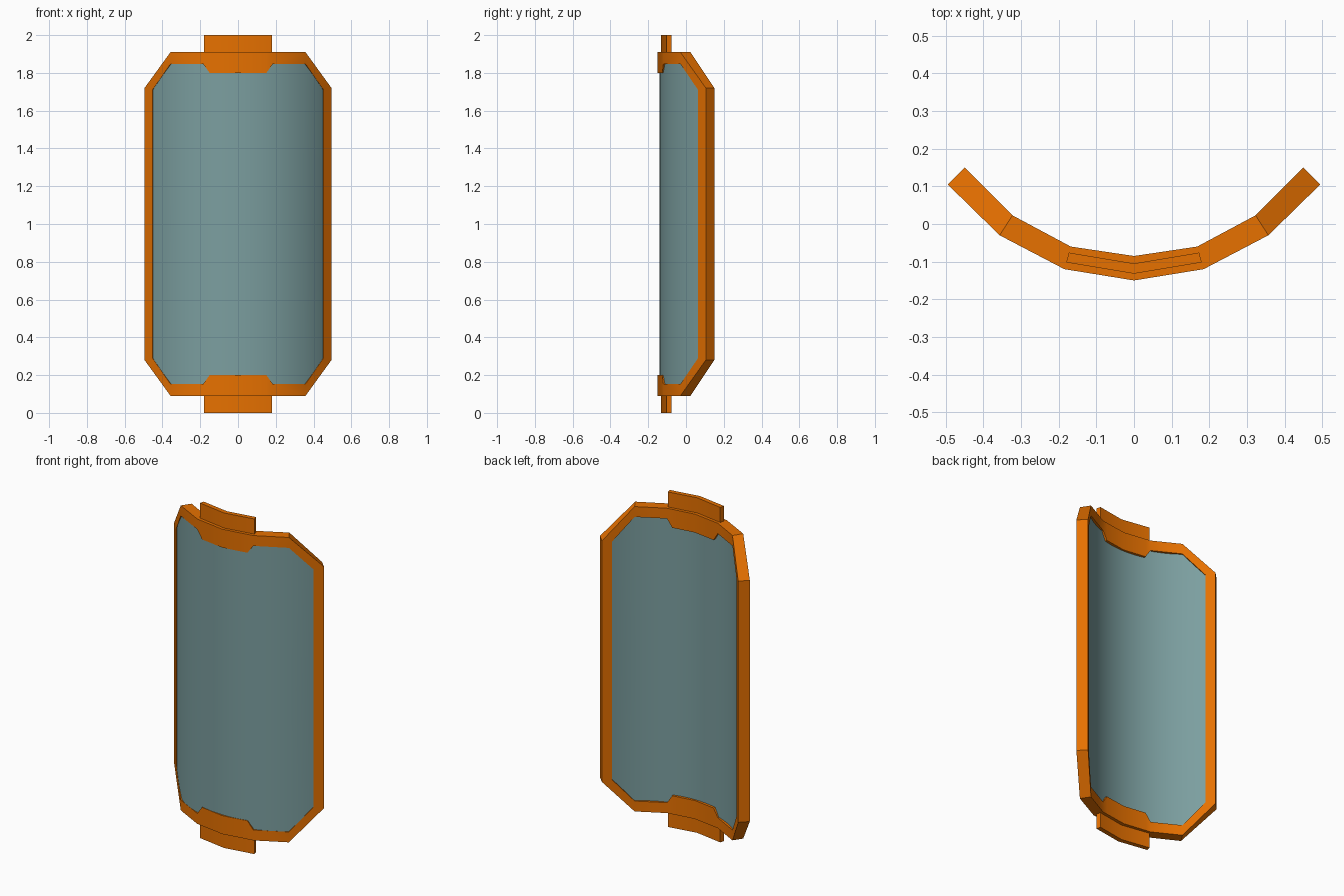
import bpy, bmesh, math

if "Cube" in bpy.data.objects:
    bpy.data.objects.remove(bpy.data.objects["Cube"])

MID = 1.0  # shield is symmetric about x = 0 and z = 1
# bend of the frame seen from above: (x, y) of front and back kinks, right half
FRONT = [(0, -0.15), (0.185, -0.12), (0.357, -0.03), (0.495, 0.105)]
BACK = [(0, -0.085), (0.168, -0.06), (0.323, 0.023), (0.45, 0.15)]


def material(name, color):
    m = bpy.data.materials.new(name)
    m.diffuse_color = color
    m.use_nodes = True
    m.node_tree.nodes["Principled BSDF"].inputs["Base Color"].default_value = m.diffuse_color
    return m


def bend(x, depth):
    """Point on the bent plate: x measured on the front face, depth 0 front to 1 back."""
    for i in range(3):
        x0, x1 = FRONT[i][0], FRONT[i + 1][0]
        if x <= x1 + 1e-6:
            t = (x - x0) / (x1 - x0)
            f = [a + (b - a) * t for a, b in zip(FRONT[i], FRONT[i + 1])]
            k = [a + (b - a) * t for a, b in zip(BACK[i], BACK[i + 1])]
            return [a + (b - a) * depth for a, b in zip(f, k)]


def quarter(name, sections, mat, closed=True, cap=False):
    """Skin a run of cross-sections, then mirror the quarter left and down."""
    bm = bmesh.new()
    rows = [[bm.verts.new((x, y, z - MID)) for x, y, z in s] for s in sections]
    n = len(rows[0])
    for a, b in zip(rows, rows[1:]):
        for i in range(n if closed else n - 1):
            j = (i + 1) % n
            bm.faces.new((a[i], a[j], b[j], b[i]))
    if cap:
        bm.faces.new(rows[-1])
    bmesh.ops.recalc_face_normals(bm, faces=bm.faces)
    # the foremost face must point to -y
    tip = min(bm.verts, key=lambda v: v.co.y)
    if max(tip.link_faces, key=lambda f: abs(f.normal.y)).normal.y > 0:
        bmesh.ops.reverse_faces(bm, faces=bm.faces)
    # smooth across the gentle bends, sharp at the corners
    for f in bm.faces:
        f.smooth = True
    for e in bm.edges:
        e.smooth = e.calc_face_angle(0) < math.radians(30)
    me = bpy.data.meshes.new(name)
    bm.to_mesh(me)
    bm.free()
    me.materials.append(mat)
    ob = bpy.data.objects.new(name, me)
    ob.location.z = MID
    bpy.context.collection.objects.link(ob)
    mod = ob.modifiers.new("Mirror", 'MIRROR')
    mod.use_axis = (True, False, True)
    return ob


orange = material("orange_metal", (0.80, 0.165, 0.0, 1))
glass = material("teal_glass", (0.20, 0.345, 0.35, 0.87))

# Frame: (outer x, outer z, inner x, inner z) from top centre round to the side
rim = [(0, 1.91, 0, 1.80), (0.15, 1.91, 0.15, 1.80), (0.185, 1.91, 0.185, 1.848),
       (0.357, 1.91, 0.357, 1.848), (0.495, 1.72, 0.453, 1.71), (0.495, MID, 0.453, MID)]
quarter("frame", [[(*bend(ox, 0), oz), (*bend(ox, 1), oz), (*bend(ix, 1), iz), (*bend(ix, 0), iz)]
                  for ox, oz, ix, iz in rim], orange)

# Tabs at top and bottom
quarter("end_tab", [[(*f, 1.87), (*f, 2.0), (*b, 2.0), (*b, 1.87)]
                    for f, b in [((0, -0.132), (0, -0.105)), ((0.18, -0.102), (0.173, -0.076))]],
        orange, cap=True)


def arc(x, y0, r):
    return y0 + r - math.sqrt(r * r - x * x)


# Thick curved glass pane, its front and back just inside the frame faces
pane = []
for x in [0.357 * i / 12 for i in range(13)] + [0.38, 0.41, 0.44, 0.47]:
    top = 1.88 - max(0, x - 0.357) / 0.113 * 0.16
    xb = x * 0.425 / 0.47
    front, back = (x, arc(x, -0.14, 0.595)), (xb, arc(xb, -0.095, 0.5275))
    pane.append([(*front, MID), (*front, top), (*back, top), (*back, MID)])
quarter("glass_pane", pane, glass, closed=False)
